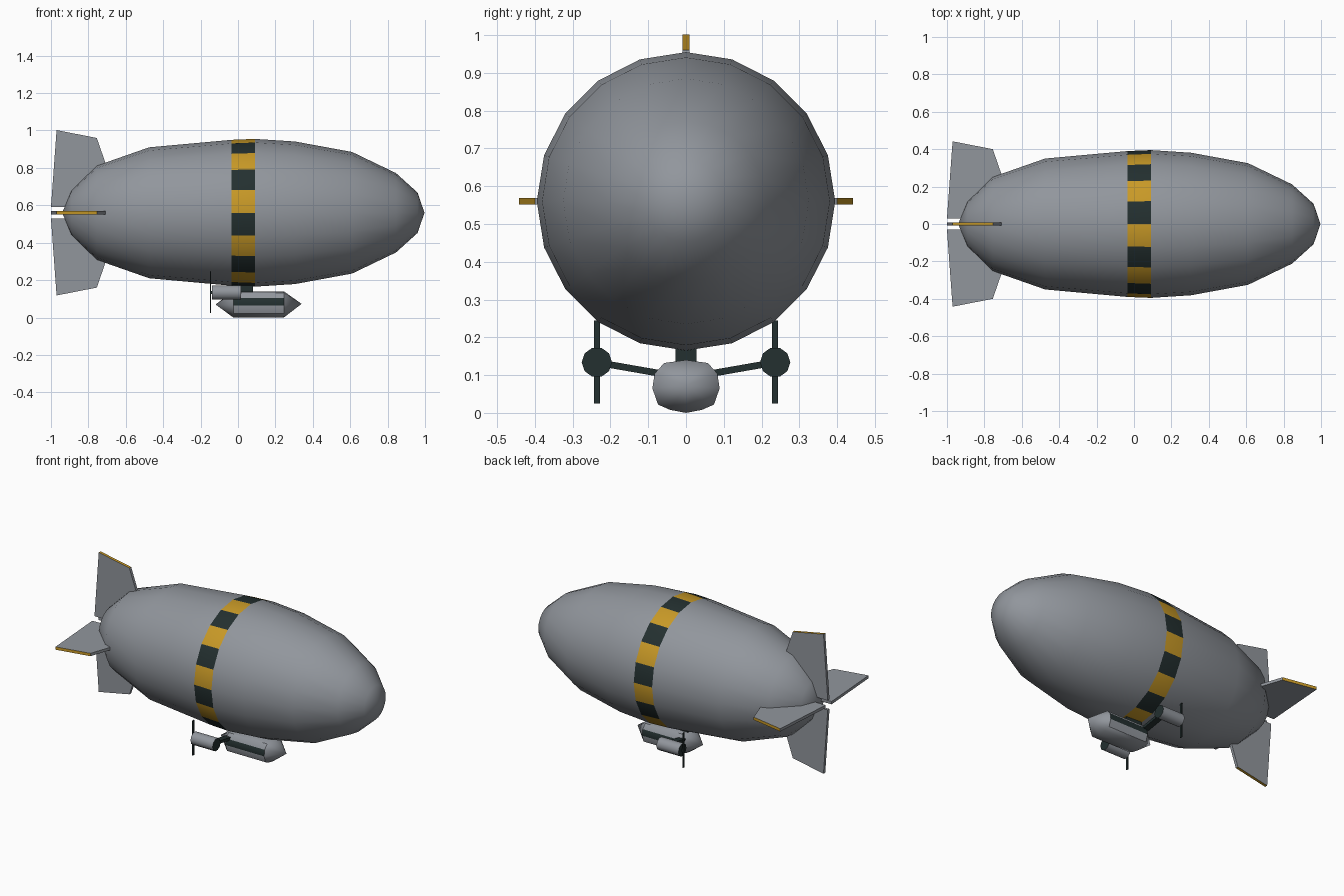
import bpy, bmesh, math
from mathutils import Vector

if "Cube" in bpy.data.objects:
    bpy.data.objects.remove(bpy.data.objects["Cube"])


def material(name, rgb):
    m = bpy.data.materials.new(name)
    m.diffuse_color = (*rgb, 1)
    m.use_nodes = True
    m.node_tree.nodes["Principled BSDF"].inputs["Base Color"].default_value = m.diffuse_color
    return m


GREY = material("hull grey", (0.285, 0.305, 0.335))
GOLD = material("gold", (0.58, 0.32, 0.02))
DARK = material("dark green grey", (0.017, 0.029, 0.029))
MATS = [GREY, GOLD, DARK]
AXIS_Z = 0.56


def finish(name, bm, smooth=None):
    bmesh.ops.recalc_face_normals(bm, faces=bm.faces)
    mesh = bpy.data.meshes.new(name)
    bm.to_mesh(mesh)
    bm.free()
    for m in MATS:
        mesh.materials.append(m)
    ob = bpy.data.objects.new(name, mesh)
    bpy.context.collection.objects.link(ob)
    if smooth:
        bpy.ops.object.select_all(action='DESELECT')
        ob.select_set(True)
        bpy.context.view_layer.objects.active = ob
        bpy.ops.object.shade_smooth_by_angle(angle=math.radians(smooth))
    return ob


def loft(name, rings, rule, tips=None, smooth=None):
    """Skin rings of points; close with tip points or flat caps.
    rule(ring, side) gives the material index (ring None means a cap)."""
    bm = bmesh.new()
    vs = [[bm.verts.new(p) for p in r] for r in rings]
    n = len(vs[0])
    for i in range(len(vs) - 1):
        for k in range(n):
            j = (k + 1) % n
            f = bm.faces.new((vs[i][k], vs[i][j], vs[i + 1][j], vs[i + 1][k]))
            f.material_index = rule(i, k)
    for e, ring in enumerate((vs[0], vs[-1])):
        if tips:
            t = bm.verts.new(tips[e])
            for k in range(n):
                bm.faces.new((ring[k], ring[(k + 1) % n], t))
        else:
            bm.faces.new(ring).material_index = rule(None, e)
    return finish(name, bm, smooth)


def circle(x, y, z, r, n):
    return [(x, y + r * math.cos(math.tau * k / n), z + r * math.sin(math.tau * k / n))
            for k in range(n)]


def box(name, lo, hi, mat):
    rings = [[(x, lo[1], lo[2]), (x, hi[1], lo[2]), (x, hi[1], hi[2]), (x, lo[1], hi[2])]
             for x in (lo[0], hi[0])]
    return loft(name, rings, lambda i, k: mat)


# Gas envelope with a checkered band around the middle
profile = [(-0.89, 0.12), (-0.755, 0.252), (-0.475, 0.35), (-0.035, 0.39), (0.09, 0.395),
           (0.305, 0.381), (0.61, 0.325), (0.845, 0.212), (0.96, 0.108)]
loft("envelope", [circle(x, 0, AXIS_Z, r, 20) for x, r in profile],
     lambda i, k: (1 if k % 2 else 2) if i == 3 else 0,
     tips=[(-0.94, 0, AXIS_Z), (0.997, 0, AXIS_Z)], smooth=50)

# Four tail fins with gold tip edges
outline = [(-1.0, 0.03), (-0.97, 0.442), (-0.755, 0.40), (-0.71, 0.27), (-0.66, 0.03)]
for q, name in enumerate(("back_fin", "top_fin", "front_fin", "bottom_fin")):
    a = q * math.pi / 2
    out = Vector((0, math.cos(a), math.sin(a)))
    side = Vector((0, -math.sin(a), math.cos(a)))
    rings = [[Vector((x, 0, AXIS_Z)) + out * r + side * s for x, r in outline]
             for s in (-0.009, 0.009)]
    loft(name, rings, lambda i, k: 1 if i == 0 and k == 1 else 0)

# Gondola: rounded section, pointed ends, dark window strip on each side
half = [(0.042, 0.008), (0.074, 0.022), (0.089, 0.065), (0.083, 0.104), (0.058, 0.132)]
section = [(0, 0.0)] + half + [(0, 0.14)] + [(-y, z) for y, z in reversed(half)]
loft("gondola", [[(x, y, z) for y, z in section] for x in (-0.025, 0.245)],
     lambda i, k: 2 if k in (3, 8) else 0,
     tips=[(-0.12, 0, 0.07), (0.34, 0, 0.073)], smooth=40)

# Pylon joining gondola and envelope
box("pylon", (-0.03, -0.028, 0.13), (0.08, 0.028, 0.18), 2)

# Engines on struts with rear propellers
for s, label in ((-1, "front"), (1, "back")):
    y, z = s * 0.236, 0.134
    loft(label + "_engine", [circle(x, y, z, 0.04, 10) for x in (-0.14, 0.015)],
         lambda i, k: 2 if i is None else 0, smooth=40)
    box(label + "_propeller", (-0.15, y - 0.008, 0.025), (-0.145, y + 0.008, 0.245), 2)
    box(label + "_propeller_shaft", (-0.148, y - 0.008, z - 0.008),
        (-0.138, y + 0.008, z + 0.008), 2)
    loft(label + "_strut",
         [[(x, s * yy, zz + d) for x, d in ((-0.04, -0.009), (0.0, -0.009), (0.0, 0.009), (-0.04, 0.009))]
          for yy, zz in ((0.06, 0.103), (0.215, 0.13))], lambda i, k: 2)
